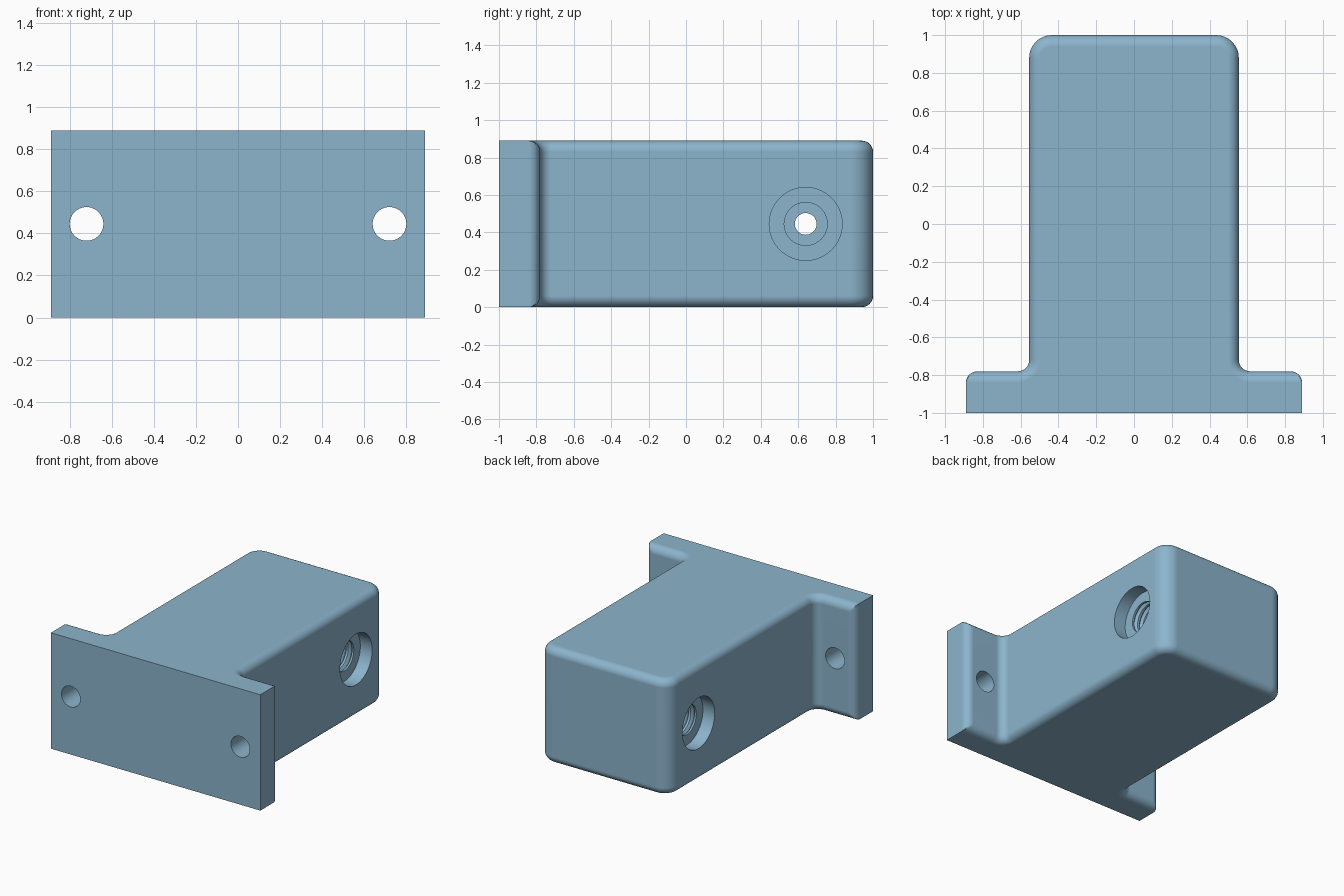
import bpy, bmesh, math
from mathutils import Matrix

if "Cube" in bpy.data.objects:
    bpy.data.objects.remove(bpy.data.objects["Cube"])

R = 0.06          # edge fillet radius
H = 0.89          # overall height
N = 8             # segments per quarter round
MID = H / 2

paint = bpy.data.materials.new("steel blue")
paint.diffuse_color = (0.262, 0.457, 0.604, 1)
paint.use_nodes = True
paint.node_tree.nodes["Principled BSDF"].inputs["Base Color"].default_value = paint.diffuse_color


def make_object(name, bm):
    bmesh.ops.recalc_face_normals(bm, faces=bm.faces[:])
    mesh = bpy.data.meshes.new(name)
    bm.to_mesh(mesh)
    bm.free()
    mesh.materials.append(paint)
    obj = bpy.data.objects.new(name, mesh)
    bpy.context.collection.objects.link(obj)
    return obj


def arc(cx, cy, r, start, end):
    steps = [math.radians(start + (end - start) * i / N) for i in range(N + 1)]
    return [(cx + r * math.cos(a), cy + r * math.sin(a)) for a in steps]


def outline(d):
    """T-shaped plan, inset by d everywhere except the plate ends and front."""
    half = [(0.89, -1.0)]
    half += [(x, min(y, -0.78 - d)) for x, y in arc(0.83, -0.84, R, 0, 90)]
    half += arc(0.615, -0.72, R + d, -90, -180)
    half += arc(0.435, 0.88, 0.12 - d, 0, 90)
    return half + [(-x, y) for x, y in reversed(half)]


# Bracket: stacked plan outlines give the rounded top and bottom edges
levels = []
for i in range(N + 1):
    t = math.pi / 2 * i / N
    levels.append((R * (1 - math.sin(t)), R * (1 - math.cos(t))))
levels = [(d, z) for d, z in levels]
levels += [(d, H - z) for d, z in reversed(levels)]

bm = bmesh.new()
rings = [[bm.verts.new((x, y, z)) for x, y in outline(d)] for d, z in levels]
for low, high in zip(rings, rings[1:]):
    for i in range(len(low)):
        j = (i + 1) % len(low)
        bm.faces.new((low[i], low[j], high[j], high[i]))
bm.faces.new(rings[0][::-1])
bm.faces.new(rings[-1])
bracket = make_object("mounting_bracket", bm)


def lathe_cutter(name, profile, matrix, sides=64):
    """Closed solid of revolution from (position along axis, radius) pairs."""
    bm = bmesh.new()
    loops = []
    for h, r in profile:
        loops.append([bm.verts.new((r * math.cos(2 * math.pi * k / sides),
                                    r * math.sin(2 * math.pi * k / sides), h))
                      for k in range(sides)])
    for a, b in zip(loops, loops[1:]):
        for k in range(sides):
            m = (k + 1) % sides
            bm.faces.new((a[k], a[m], b[m], b[k]))
    bm.faces.new(loops[0][::-1])
    bm.faces.new(loops[-1])
    bm.transform(matrix)
    obj = make_object(name, bm)
    obj.hide_render = True
    return obj


# Screw holes through the plate
cutters = []
for side in (-1, 1):
    place = Matrix.Translation((0.72 * side, -0.9, MID)) @ Matrix.Rotation(math.pi / 2, 4, 'X')
    cutters.append(lathe_cutter("screw_hole_cutter", [(-0.3, 0.08), (0.3, 0.08)], place))

# Cross bore: counterbore, threaded socket and narrow passage, mirrored
end = [(0.7, 0.195), (0.455, 0.195), (0.455, 0.115)]
for i in range(4):
    x = 0.44 - 0.05 * i
    end += [(x, 0.115), (x - 0.018, 0.137), (x - 0.032, 0.115)]
end += [(0.24, 0.115), (0.24, 0.058)]
bore = [(-h, r) for h, r in end] + [(h, r) for h, r in reversed(end)]
place = Matrix.Translation((0, 0.64, MID)) @ Matrix.Rotation(math.pi / 2, 4, 'Y')
cutters.append(lathe_cutter("cross_bore_cutter", bore, place))

# Cut the holes
bpy.ops.object.select_all(action='DESELECT')
bpy.context.view_layer.objects.active = bracket
bracket.select_set(True)
for cutter in cutters:
    mod = bracket.modifiers.new("hole", 'BOOLEAN')
    mod.operation = 'DIFFERENCE'
    mod.solver = 'EXACT'
    mod.object = cutter
    bpy.ops.object.modifier_apply(modifier=mod.name)
    bpy.data.objects.remove(cutter)

# Smooth rounds, crisp edges and flat faces
bpy.ops.object.shade_smooth_by_angle(angle=math.radians(30))
weighted = bracket.modifiers.new("flat faces", 'WEIGHTED_NORMAL')
weighted.keep_sharp = True
